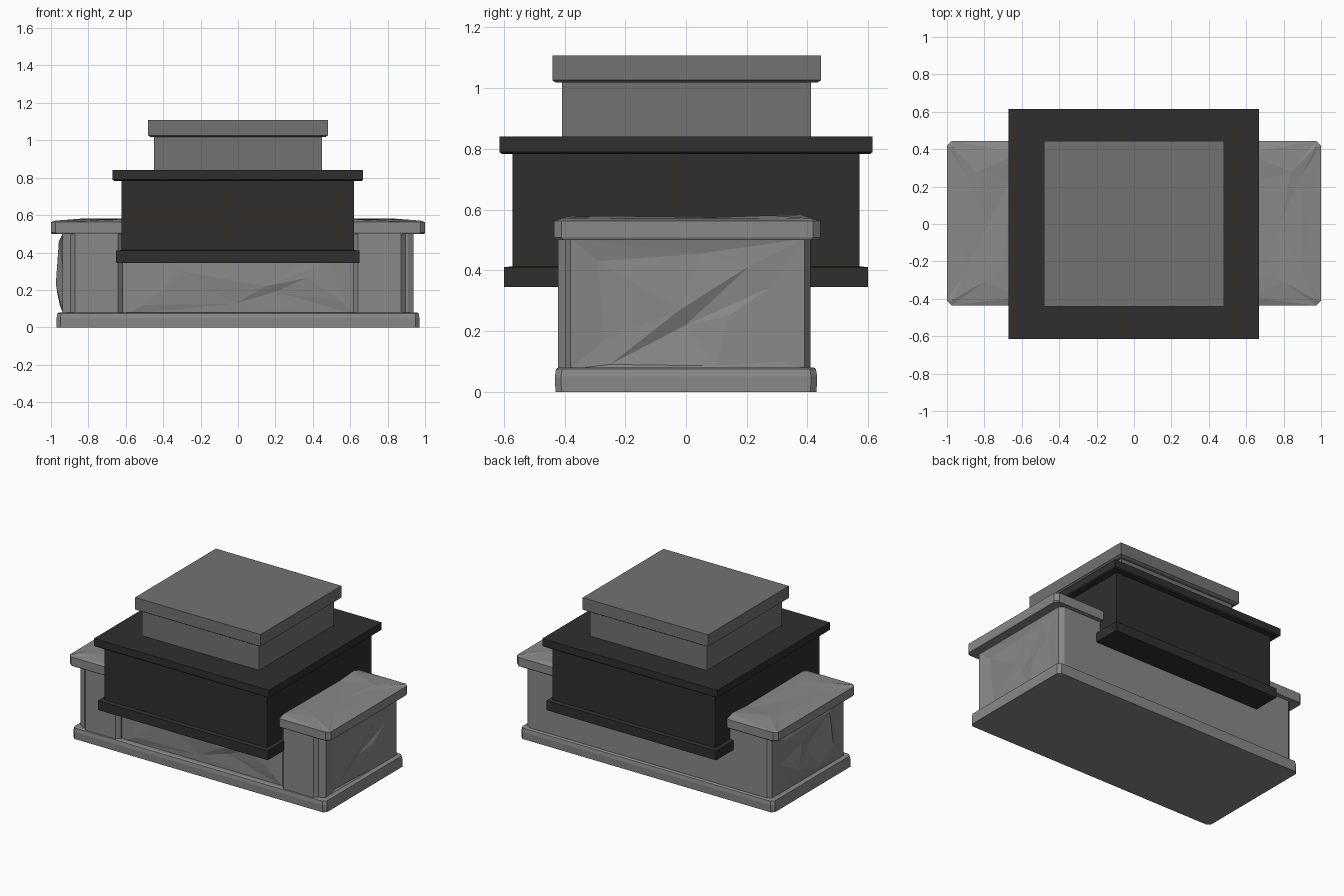
import bpy, bmesh
from mathutils import Vector
from mathutils.geometry import delaunay_2d_cdt


def material(name, r, g, b):
    m = bpy.data.materials.new(name)
    m.diffuse_color = (r, g, b, 1)
    return m


stone = material("stone", 0.25, 0.25, 0.25)
dark = material("dark", 0.029, 0.028, 0.027)
grey = material("grey", 0.17, 0.17, 0.17)


def finish(name, bm, mat):
    bmesh.ops.recalc_face_normals(bm, faces=bm.faces)
    me = bpy.data.meshes.new(name)
    bm.to_mesh(me)
    bm.free()
    me.materials.append(mat)
    bpy.context.collection.objects.link(bpy.data.objects.new(name, me))


def outline(u0, u1, v0, v1, c=0.0):
    """Rectangle, optionally with cut corners."""
    if c == 0:
        return [(u0, v0), (u1, v0), (u1, v1), (u0, v1)]
    return [(u0 + c, v0), (u1 - c, v0), (u1, v0 + c), (u1, v1 - c),
            (u1 - c, v1), (u0 + c, v1), (u0, v1 - c), (u0, v0 + c)]


def stack(name, sections, mat=stone, cut=0.0, cx=0.0, cy=0.0):
    """Loft rectangles given as (half x, half y, z)."""
    bm = bmesh.new()
    loops = [[bm.verts.new((cx + x, cy + y, z)) for x, y in outline(-hx, hx, -hy, hy, cut)]
             for hx, hy, z in sections]
    n = len(loops[0])
    for a, b in zip(loops, loops[1:]):
        for i in range(n):
            j = (i + 1) % n
            bm.faces.new((a[i], a[j], b[j], b[i]))
    bm.faces.new(loops[0])
    bm.faces.new(loops[-1])
    finish(name, bm, mat)


def relief(name, rim, points, depth, place, ridges=()):
    """Hewn stone: faceted face through points (u, v, height), with sides and a back.
    Ridges are pairs of point numbers that must share an edge."""
    n = len(rim)
    co = [Vector(p) for p in rim] + [Vector(p[:2]) for p in points]
    hs = [0.0] * n + [p[2] for p in points]
    edges = [(i, (i + 1) % n) for i in range(n)] + [(a + n, b + n) for a, b in ridges]
    vs, _, fs, src, _, _ = delaunay_2d_cdt(co, edges, [], 1, 1e-5)
    bm = bmesh.new()
    bv = [bm.verts.new(place(v.x, v.y, hs[s[0]])) for v, s in zip(vs, src)]
    for f in fs:
        bm.faces.new([bv[i] for i in f])
    front = {s[0]: v for v, s in zip(bv, src)}
    back = [bm.verts.new(place(u, v, -depth)) for u, v in rim]
    for i in range(n):
        j = (i + 1) % n
        bm.faces.new((front[i], front[j], back[j], back[i]))
    bm.faces.new(back)
    finish(name, bm, stone)


# Stone plinth
stack("plinth", [(0.97, 0.43, 0), (0.97, 0.432, 0.05), (0.966, 0.428, 0.075), (0.955, 0.42, 0.08)], cut=0.02)

# Stone body core
stack("body", [(0.91, 0.398, 0.06), (0.91, 0.398, 0.52)], cut=0.012, cy=0.012)

# Hewn centre panel on the front, with one long diagonal ridge
relief("front_panel", outline(-0.6, 0.62, 0.07, 0.51),
       [(-0.02, 0.125, 0.002), (0.15, 0.22, 0.014), (0.37, 0.265, 0.012), (0.2, 0.19, 0.0),
        (-0.5, 0.12, 0.008), (-0.3, 0.3, 0.012), (0.55, 0.14, 0.008), (0.5, 0.36, 0.01),
        (-0.45, 0.4, 0.008)],
       0.02, lambda u, v, h: (u, -0.392 - h, v), [(0, 1), (1, 2), (0, 3), (3, 2)])

# Front corner piers
for side, s in (("left", -1), ("right", 1)):
    stack("front_pier_" + side, [(0.14, 0.035, 0.07), (0.14, 0.035, 0.51)],
          cut=0.025, cx=s * 0.757, cy=-0.387)

# Hewn end faces: a carved diagonal gash on the right, rough bulges on the left
ring = [(0, 1), (1, 2), (2, 3), (3, 0)]
relief("right_end", outline(-0.398, 0.41, 0.07, 0.51),
       [(-0.38, 0.075, 0.03), (0.39, 0.075, 0.03), (0.39, 0.505, 0.03), (-0.38, 0.505, 0.03),
        (-0.25, 0.09, 0.016), (-0.02, 0.27, 0.028), (0.21, 0.415, 0.026),
        (0.0, 0.22, 0.006), (0.28, 0.345, 0.024), (-0.29, 0.43, 0.016), (-0.27, 0.17, 0.012),
        (0.05, 0.455, 0.018), (0.1, 0.085, 0.026), (0.31, 0.1, 0.026), (0.14, 0.25, 0.024)],
       0.03, lambda u, v, h: (0.908 + h, u, v),
       ring + [(4, 5), (5, 6), (4, 7), (7, 8), (9, 10)])
relief("left_end", outline(-0.41, 0.398, 0.07, 0.51),
       [(-0.39, 0.08, 0.025), (0.38, 0.08, 0.03), (0.38, 0.5, 0.03), (-0.39, 0.5, 0.025),
        (-0.28, 0.44, 0.045), (0.2, 0.46, 0.05), (0.28, 0.3, 0.03), (-0.3, 0.27, 0.025),
        (-0.1, 0.36, 0.05), (0.0, 0.28, 0.015), (0.22, 0.23, 0.066), (-0.15, 0.19, 0.06),
        (-0.2, 0.11, 0.035), (0.1, 0.12, 0.045)],
       0.03, lambda u, v, h: (-0.908 - h, -u, v), ring)

# Stone top slab with worn, uneven surface
relief("top_slab", outline(-1.0, 1.0, -0.435, 0.443, 0.025),
       [(s * a, b, h) for s in (-1, 1) for a, b, h in
        ((0.97, -0.405, 0.009), (0.97, 0.41, 0.008), (0.9, -0.25, 0.008), (0.89, 0.25, 0.01),
         (0.8, -0.31, 0.014), (0.84, 0.28, 0.018), (0.66, 0.23, 0.01), (0.7, -0.25, 0.016),
         (0.78, 0.0, 0.008), (0.6, -0.39, 0.014), (0.6, 0.38, 0.02))],
       0.04, lambda u, v, h: (u, v, 0.563 + h))
stack("slab_underside", [(0.996, 0.434, 0.5), (1.0, 0.439, 0.508), (1.0, 0.439, 0.53)], cut=0.025, cy=0.004)

# Dark box with lower and upper rims
stack("dark_box", [(0.65, 0.6, 0.345), (0.65, 0.6, 0.41), (0.622, 0.572, 0.413),
                   (0.622, 0.572, 0.783), (0.662, 0.607, 0.783), (0.67, 0.615, 0.79),
                   (0.67, 0.615, 0.84)], mat=dark, cx=-0.001)

# Upper grey box with its overhanging cap
stack("upper_box", [(0.448, 0.41, 0.82), (0.448, 0.41, 1.018), (0.468, 0.43, 1.018),
                    (0.48, 0.442, 1.026), (0.48, 0.442, 1.108)], mat=grey, cy=0.002)
